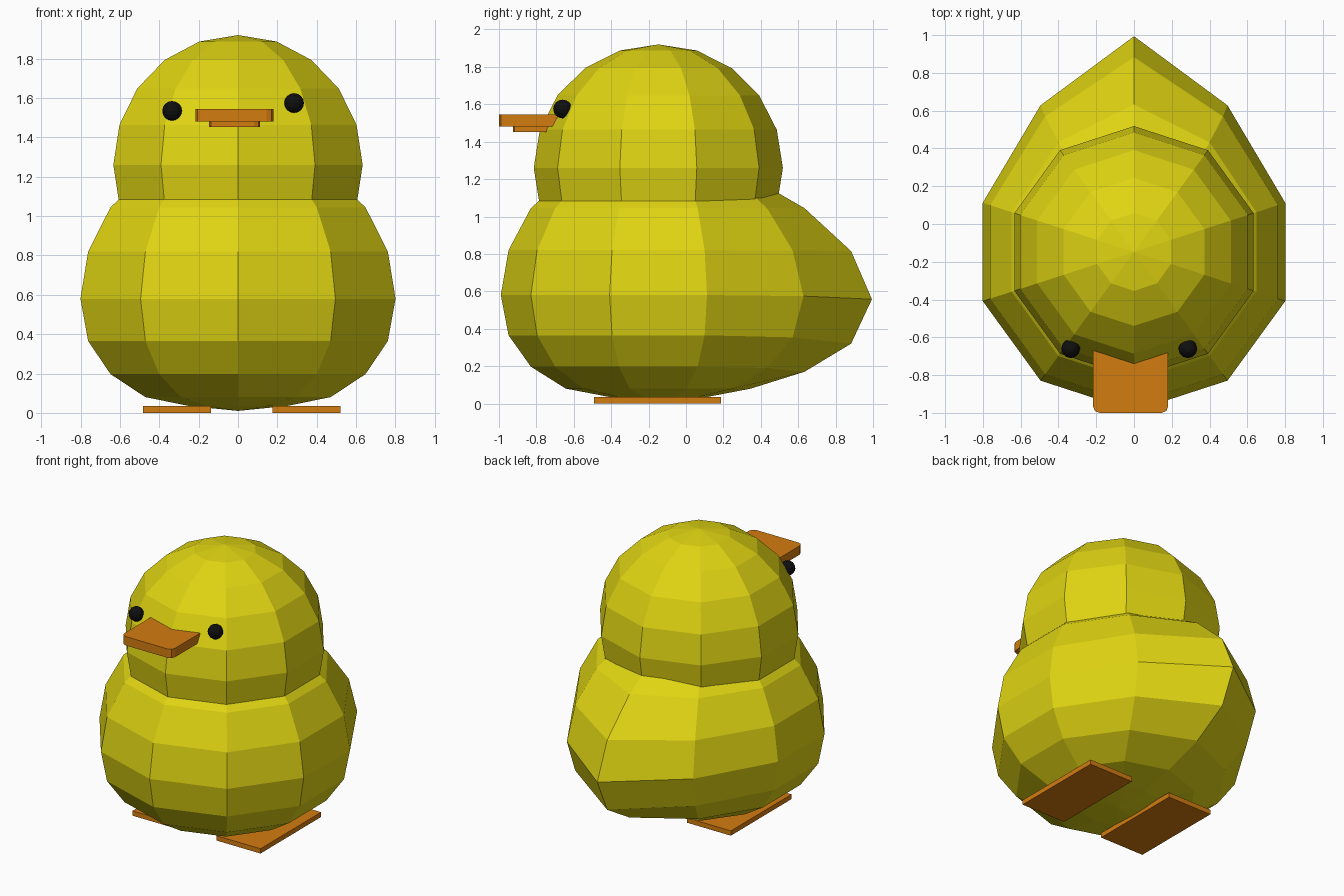
import bpy, bmesh
from math import sin, cos, radians

if "Cube" in bpy.data.objects:
    bpy.data.objects.remove(bpy.data.objects["Cube"])

SIDES = 10
AXIS_Y = -0.148


def material(name, color):
    m = bpy.data.materials.new(name)
    m.diffuse_color = (*color, 1)
    m.use_nodes = True
    m.node_tree.nodes["Principled BSDF"].inputs["Base Color"].default_value = m.diffuse_color
    return m


yellow = material("yellow", (0.74, 0.66, 0.006))
orange = material("orange", (0.65, 0.2, 0.005))
black = material("black", (0.005, 0.005, 0.005))


def finish(name, bm, mat):
    bmesh.ops.recalc_face_normals(bm, faces=bm.faces)
    mesh = bpy.data.meshes.new(name)
    bm.to_mesh(mesh)
    bm.free()
    mesh.materials.append(mat)
    obj = bpy.data.objects.new(name, mesh)
    bpy.context.collection.objects.link(obj)
    return obj


def ball(name, radius, heights, mat, tail=None):
    """Ten-sided ball with 18-degree rings; tail maps ring -> (pull, side pull, drop)."""
    bm = bmesh.new()
    bottom = bm.verts.new((0, AXIS_Y, heights[0]))
    top = bm.verts.new((0, AXIS_Y, heights[-1]))
    rings = []
    for i in range(1, len(heights) - 1):
        r = radius * cos(radians(-90 + 18 * i))
        pull, side, drop = (tail or {}).get(i, (0, 0, 0))
        ring = []
        for k in range(SIDES):
            a = radians(36 * k)
            dy = pull if k == 5 else side if k in (4, 6) else 0
            dz = drop if k == 5 else drop * 0.25 if k in (4, 6) else 0
            ring.append(bm.verts.new((r * sin(a), AXIS_Y - r * cos(a) + dy, heights[i] - dz)))
        rings.append(ring)
    for k in range(SIDES):
        n = (k + 1) % SIDES
        bm.faces.new((bottom, rings[0][k], rings[0][n]))
        bm.faces.new((top, rings[-1][k], rings[-1][n]))
        for lo, hi in zip(rings, rings[1:]):
            bm.faces.new((lo[k], lo[n], hi[n], hi[k]))
    return finish(name, bm, mat)


def slab(name, x0, x1, y0, y1, z0, z1, mat, corner=0):
    """Box, optionally with rounded front corners."""
    bm = bmesh.new()
    bmesh.ops.create_cube(bm, size=1)
    for v in bm.verts:
        v.co = (x0 + (v.co.x + 0.5) * (x1 - x0),
                y0 + (v.co.y + 0.5) * (y1 - y0),
                z0 + (v.co.z + 0.5) * (z1 - z0))
    if corner:
        edges = [e for e in bm.edges
                 if all(abs(v.co.y - y0) < 1e-4 for v in e.verts)
                 and abs(e.verts[0].co.x - e.verts[1].co.x) < 1e-4]
        bmesh.ops.bevel(bm, geom=edges, offset=corner, segments=2,
                        profile=0.5, affect='EDGES')
    return finish(name, bm, mat)


# Body with the rear drawn out into a pointed tail
ball("body", 0.842,
     [0.01, 0.035, 0.08, 0.197, 0.365, 0.58, 0.82, 1.045, 1.21, 1.32, 1.36], yellow,
     {3: (0.1, 0.03, 0.027), 4: (0.23, 0.07, 0.045), 5: (0.3, 0.095, 0.022),
      6: (0.23, 0.07, 0.005), 7: (0.1, 0.03, 0)})

# Head
ball("head", 0.666, [1.26 + 0.66 * sin(radians(-90 + 18 * i)) for i in range(11)], yellow)

# Beak
slab("upper_beak", -0.217, 0.181, -1.0, -0.5, 1.482, 1.545, orange, 0.035)
slab("lower_beak", -0.147, 0.112, -0.925, -0.5, 1.453, 1.484, orange, 0.03)

# Eyes, set at slightly different heights
for name, x, z in (("left_eye", -0.335, 1.535), ("right_eye", 0.285, 1.575)):
    eye = bmesh.new()
    bmesh.ops.create_uvsphere(eye, u_segments=12, v_segments=8, radius=0.05)
    bmesh.ops.translate(eye, verts=eye.verts, vec=(x, -0.66, z))
    finish(name, eye, black)

# Feet
for name, x in (("left_foot", -0.31), ("right_foot", 0.348)):
    slab(name, x - 0.173, x + 0.173, -0.492, 0.187, 0, 0.034, orange)
